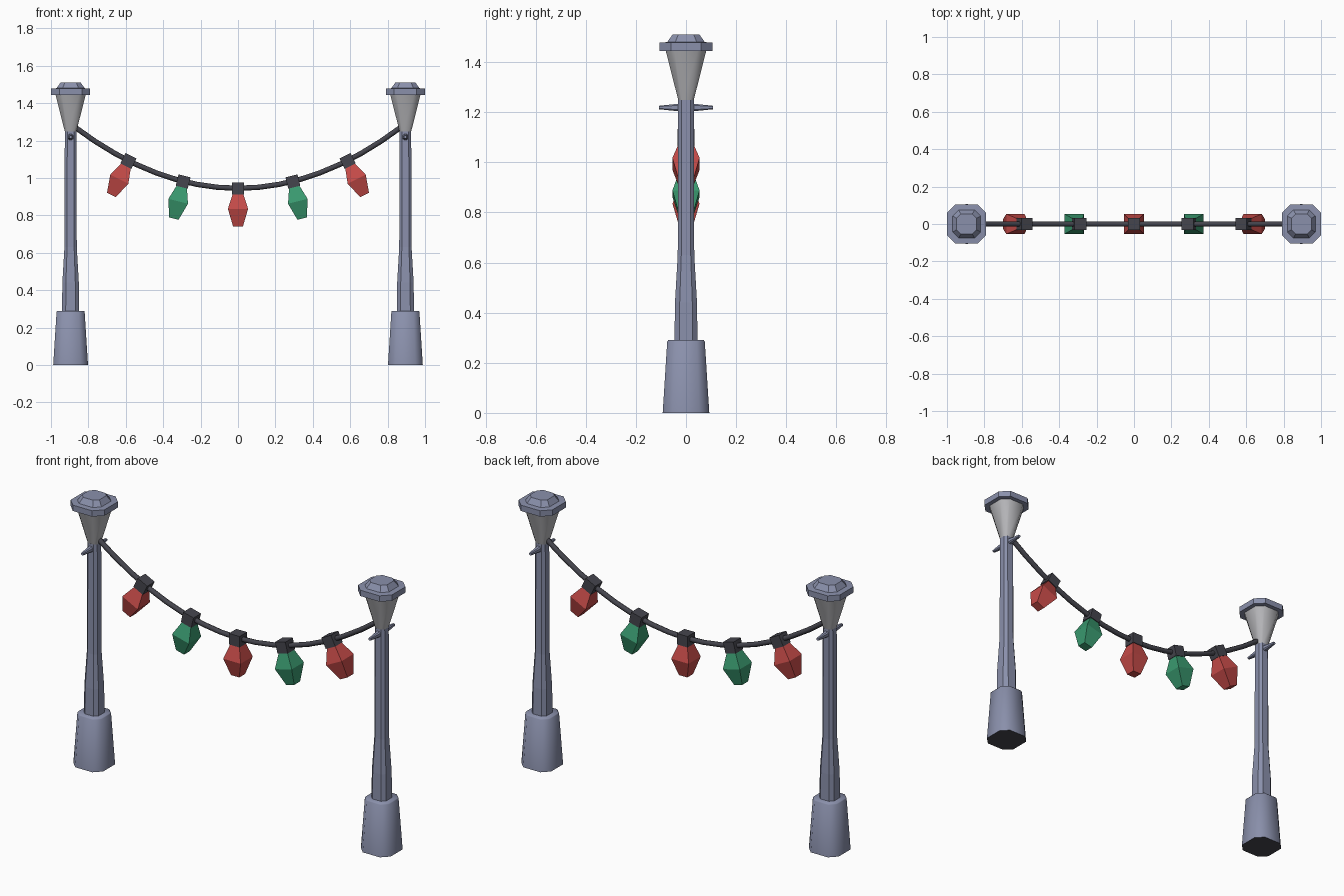
import bpy, bmesh, math
from mathutils import Matrix, Vector

if "Cube" in bpy.data.objects:
    bpy.data.objects.remove(bpy.data.objects["Cube"])


def material(name, rgb):
    m = bpy.data.materials.new(name)
    m.diffuse_color = (*rgb, 1)
    m.use_nodes = True
    m.node_tree.nodes["Principled BSDF"].inputs["Base Color"].default_value = m.diffuse_color
    return m


STEEL = material("blue grey steel", (0.255, 0.28, 0.41))
GLASS = material("frosted glass", (0.48, 0.48, 0.50))
DARK = material("dark rubber", (0.06, 0.06, 0.075))
RED = material("red bulb", (0.56, 0.07, 0.065))
GREEN = material("green bulb", (0.042, 0.32, 0.16))

POST_X = 0.895


def octagon(w, k=0.57):
    """Square of half width w with cut corners."""
    e = w * k
    return [(w, -e), (w, e), (e, w), (-e, w), (-w, e), (-w, -e), (-e, -w), (e, -w)]


def square(w):
    return [(w, -w), (w, w), (-w, w), (-w, -w)]


def loft(name, rings, mat, section=octagon, matrix=Matrix(), smooth=0):
    """Skin a stack of (half width, height) sections and cap both ends."""
    bm = bmesh.new()
    loops = [[bm.verts.new((x, y, z)) for x, y in section(w)] for w, z in rings]
    n = len(loops[0])
    for a, b in zip(loops, loops[1:]):
        for i in range(n):
            j = (i + 1) % n
            bm.faces.new((a[i], a[j], b[j], b[i]))
    bm.faces.new(loops[0][::-1])
    bm.faces.new(loops[-1])
    bmesh.ops.transform(bm, matrix=matrix, verts=bm.verts)
    bmesh.ops.recalc_face_normals(bm, faces=bm.faces)
    mesh = bpy.data.meshes.new(name)
    bm.to_mesh(mesh)
    bm.free()
    mesh.materials.append(mat)
    ob = bpy.data.objects.new(name, mesh)
    bpy.context.collection.objects.link(ob)
    if smooth:
        bpy.ops.object.select_all(action='DESELECT')
        ob.select_set(True)
        bpy.context.view_layer.objects.active = ob
        bpy.ops.object.shade_smooth_by_angle(angle=math.radians(smooth))
    return ob


# Lamp posts
for side, label in ((-1, "left"), (1, "right")):
    at = Matrix.Translation((side * POST_X, 0, 0))
    base = loft(label + "_base", [(0.093, 0), (0.075, 0.285), (0.071, 0.29)],
                STEEL, matrix=at, smooth=50)
    base.data.materials.append(DARK)
    for f in base.data.polygons:          # dark underside
        if f.normal.z < -0.9:
            f.material_index = 1
    loft(label + "_shaft", [(0.046, 0.28), (0.044, 0.44), (0.033, 0.63), (0.031, 1.248)],
         STEEL, matrix=at)
    loft(label + "_lamp_glass", [(0.03, 1.245), (0.081, 1.446)], GLASS, matrix=at, smooth=50)
    loft(label + "_lamp_cap", [(0.105, 1.445), (0.105, 1.478), (0.075, 1.48), (0.054, 1.51)],
         STEEL, matrix=at)
    # Crossbar, thinner towards its ends
    bar = at @ Matrix.Translation((0, 0, 1.219)) @ Matrix.Rotation(math.pi / 2, 4, 'X')
    loft(label + "_crossbar", [(0.007, -0.107), (0.015, -0.03), (0.015, 0.03), (0.007, 0.107)],
         STEEL, matrix=bar)


# Hanging cable
def sag(x):
    return 0.945 + 0.43 * x * x


def tilt(x):
    return math.atan(0.86 * x)


bm = bmesh.new()
STEPS, SIDES, R = 16, 8, 0.014
rings = []
for s in range(STEPS + 1):
    x = -0.875 + 1.75 * s / STEPS
    up = Vector((-math.sin(tilt(x)), 0, math.cos(tilt(x))))
    ring = []
    for i in range(SIDES):
        a = math.tau * i / SIDES
        offset = up * (R * math.cos(a)) + Vector((0, R * math.sin(a), 0))
        ring.append(bm.verts.new(Vector((x, 0, sag(x))) + offset))
    rings.append(ring)
for a, b in zip(rings, rings[1:]):
    for i in range(SIDES):
        j = (i + 1) % SIDES
        bm.faces.new((a[i], a[j], b[j], b[i]))
bm.faces.new(rings[0])
bm.faces.new(rings[-1])
bmesh.ops.recalc_face_normals(bm, faces=bm.faces)
mesh = bpy.data.meshes.new("cable")
bm.to_mesh(mesh)
bm.free()
mesh.materials.append(DARK)
cable = bpy.data.objects.new("cable", mesh)
bpy.context.collection.objects.link(cable)
bpy.context.view_layer.objects.active = cable
cable.select_set(True)
bpy.ops.object.shade_smooth_by_angle(angle=math.radians(50))

# Sockets and bulbs, square to the cable
for i, x in enumerate((-0.585, -0.293, 0, 0.293, 0.585)):
    at = Matrix.Translation((x, 0, sag(x))) @ Matrix.Rotation(-tilt(x), 4, 'Y')
    loft(f"socket_{i + 1}", [(0.033, -0.032), (0.033, 0.03)], DARK, square, at)
    loft(f"bulb_{i + 1}", [(0.026, -0.205), (0.054, -0.11), (0.028, -0.03)],
         GREEN if i % 2 else RED, square, at)
